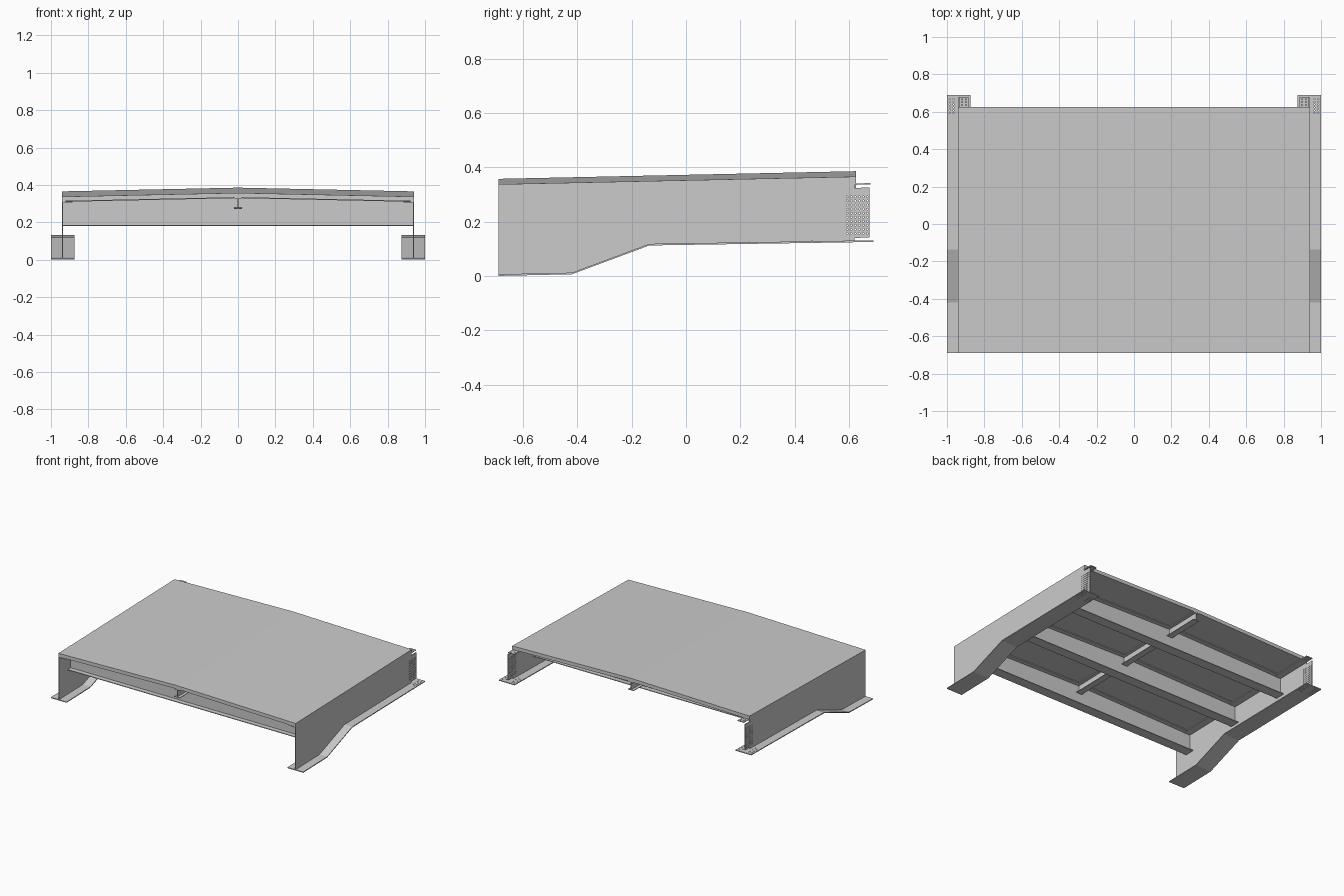
import bpy, bmesh
from mathutils import Matrix, Vector

if "Cube" in bpy.data.objects:
    bpy.data.objects.remove(bpy.data.objects["Cube"])

GRADE = 0.0214          # longitudinal rise of the whole span
FRONT, DECK_END, END = -0.69, 0.625, 0.69


def prism(name, pts, axis, a, b, grade=True):
    """Extrude a 2D profile: axis 'x' takes (y, z) points, axis 'y' takes (x, z)."""
    bm = bmesh.new()
    def place(p, t):
        x, y, z = (t, p[0], p[1]) if axis == 'x' else (p[0], t, p[1])
        return bm.verts.new((x, y, z + (GRADE * y if grade else 0)))
    lo = [place(p, a) for p in pts]
    hi = [place(p, b) for p in pts]
    bm.faces.new(lo)
    bm.faces.new(hi[::-1])
    n = len(pts)
    for i in range(n):
        j = (i + 1) % n
        bm.faces.new((lo[i], hi[i], hi[j], lo[j]))
    bmesh.ops.recalc_face_normals(bm, faces=bm.faces)
    me = bpy.data.meshes.new(name)
    bm.to_mesh(me)
    bm.free()
    ob = bpy.data.objects.new(name, me)
    bpy.context.collection.objects.link(ob)
    return ob


def pins(name, centres, axis, depth):
    """Cluster of small cylinders used to drill bolt holes."""
    bm = bmesh.new()
    rot = Matrix.Rotation(1.5707963, 4, 'Y') if axis == 'x' else Matrix()
    for c in centres:
        bmesh.ops.create_cone(bm, cap_ends=True, segments=8, radius1=0.0032, radius2=0.0032,
                              depth=depth, matrix=Matrix.Translation(Vector(c)) @ rot)
    me = bpy.data.meshes.new(name)
    bm.to_mesh(me)
    bm.free()
    ob = bpy.data.objects.new(name, me)
    bpy.context.collection.objects.link(ob)
    ob.hide_render = True
    return ob


def drill_and_mirror(ob, cutter):
    m = ob.modifiers.new("bolt_holes", 'BOOLEAN')
    m.operation, m.solver, m.object = 'DIFFERENCE', 'EXACT', cutter
    ob.modifiers.new("other_side", 'MIRROR')
    bpy.context.view_layer.objects.active = ob
    for mod in list(ob.modifiers):
        bpy.ops.object.modifier_apply(modifier=mod.name)


def roof(top_edge, depth, half, crown=0.02):
    """Crowned strip profile across the width."""
    c = top_edge + crown * half / 0.94
    return [(-half, top_edge), (0, c), (half, top_edge),
            (half, top_edge - depth), (0, c - depth), (-half, top_edge - depth)]


# Crowned deck slab
EDGE, THICK, FL = 0.352, 0.025, 0.005
prism("deck_slab", roof(EDGE, THICK, 0.94), 'y', FRONT, DECK_END)
under = EDGE - THICK

# Haunched lower line of the main girders
line = [(FRONT, 0.0), (-0.42, 0.006), (-0.135, 0.112), (END, 0.125)]
flange = line + [(y, z + 0.006) for y, z in reversed(line)]
web_low = [(y, z + 0.006) for y, z in line[:3]]
web = web_low + [(0.62, 0.130), (0.62, 0.140), (0.676, 0.141), (0.676, 0.325), (0.62, 0.324),
                 (0.62, under + GRADE * 0.62), (FRONT, under + GRADE * FRONT)]
girder_web = prism("girder_web", web, 'x', 0.935, 0.94, False)
bottom_flange = prism("girder_bottom_flange", flange, 'x', 0.875, 1.0, False)
top_flange = prism("girder_top_flange", [(FRONT, under - FL), (0.68, under - FL),
                                         (0.68, under), (FRONT, under)], 'x', 0.885, 0.935)

# Bolt holes at the splice end
cols = [0.593 + 0.015 * i for i in range(6)]
web_pins = pins("web_hole_cutter", [(0.9375, y, 0.156 + 0.015 * k) for y in cols
                                    for k in range(10)], 'x', 0.05)
low_pins = pins("bottom_hole_cutter", [(x, y, 0.127) for y in cols
                                       for x in (0.89, 0.91, 0.965, 0.985)], 'z', 0.05)
top_pins = pins("top_hole_cutter", [(x, y, 0.338) for y in (0.637, 0.652, 0.667)
                                    for x in (0.899, 0.919)], 'z', 0.04)
for part, cut in ((girder_web, web_pins), (bottom_flange, low_pins), (top_flange, top_pins)):
    drill_and_mirror(part, cut)
    bpy.data.objects.remove(cut)

# Cross beams with top and bottom flanges
BEAM_LOW, H = 0.192, 0.935
beam_ys = (-0.555, -0.1, 0.355)
for i, y in enumerate(beam_ys, 1):
    prism(f"cross_beam_web_{i}", [(-H, BEAM_LOW), (H, BEAM_LOW), (H, under),
                                  (0, under + 0.02), (-H, under)], 'y', y - 0.003, y + 0.003)
    prism(f"cross_beam_bottom_flange_{i}", [(-H, BEAM_LOW), (H, BEAM_LOW), (H, BEAM_LOW + FL),
                                            (-H, BEAM_LOW + FL)], 'y', y - 0.035, y + 0.035)
    prism(f"cross_beam_top_flange_{i}", roof(under, FL, H), 'y', y - 0.035, y + 0.035)

# Central stringer, in bays between the cross beams
S_LOW = 0.286
stops = [FRONT, *beam_ys, DECK_END]
for i, (a, b) in enumerate(zip(stops, stops[1:]), 1):
    for part, w, lo, hi in (("web", 0.002, S_LOW, under + 0.019),
                            ("bottom_flange", 0.0225, S_LOW, S_LOW + 0.004),
                            ("top_flange", 0.0225, under + 0.0145, under + 0.0195)):
        prism(f"stringer_{part}_{i}", [(-w, lo), (w, lo), (w, hi), (-w, hi)], 'y', a, b)
